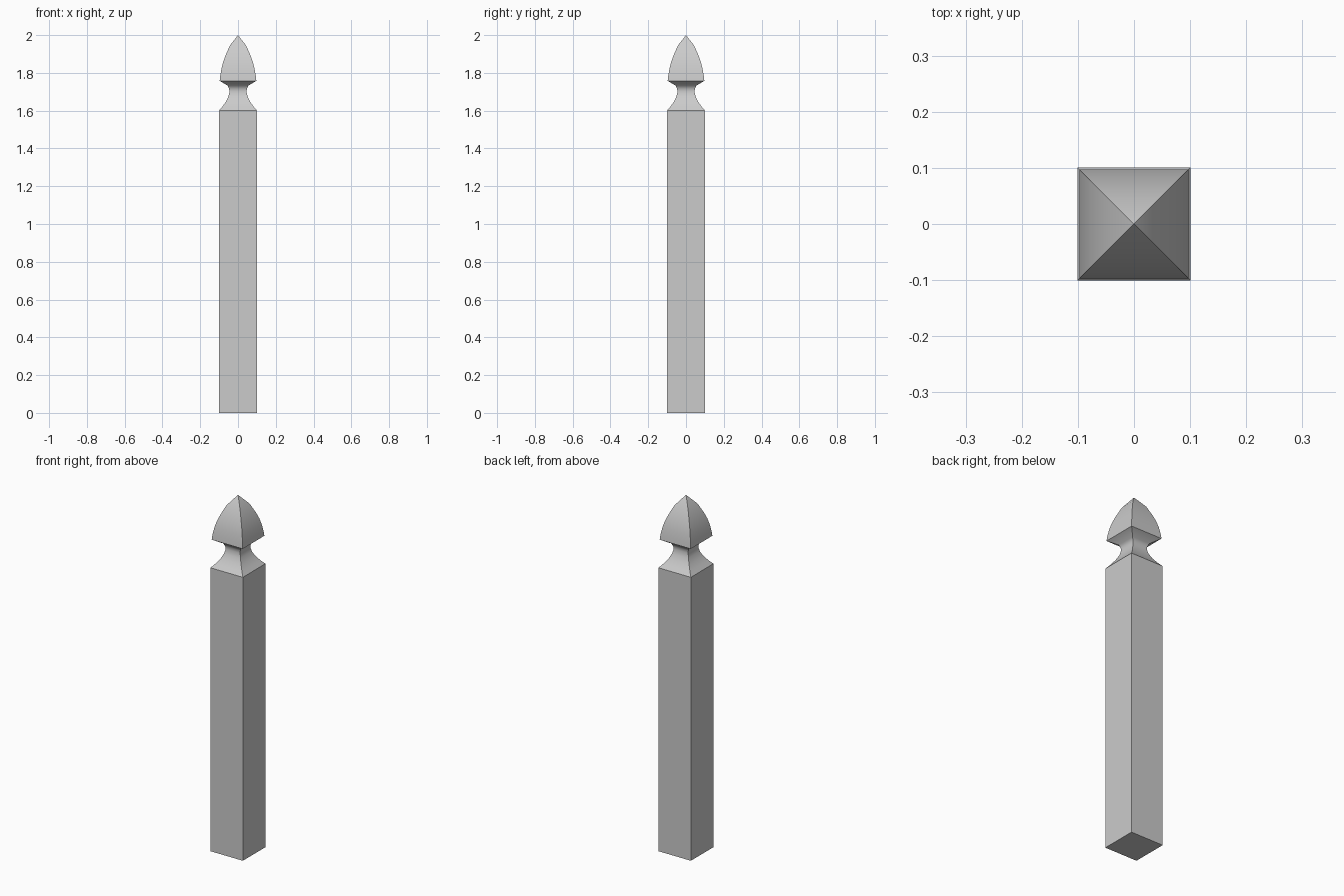
import bpy, bmesh, math

if "Cube" in bpy.data.objects:
    bpy.data.objects.remove(bpy.data.objects["Cube"])


def square_loft(name, profile, smooth=False):
    """Stack square rings (half width, height); zero width closes to a point."""
    bm = bmesh.new()
    rings = []
    for r, z in profile:
        if r == 0:
            rings.append([bm.verts.new((0, 0, z))])
        else:
            rings.append([bm.verts.new((sx * r, sy * r, z))
                          for sx, sy in ((-1, -1), (1, -1), (1, 1), (-1, 1))])
    for a, b in zip(rings, rings[1:]):
        for i in range(4):
            j = (i + 1) % 4
            if len(b) == 1:
                bm.faces.new((a[i], a[j], b[0]))
            else:
                bm.faces.new((a[i], a[j], b[j], b[i]))
    bm.faces.new(rings[0][::-1])
    if len(rings[-1]) == 4:
        bm.faces.new(rings[-1])
    bmesh.ops.recalc_face_normals(bm, faces=bm.faces)
    mesh = bpy.data.meshes.new(name)
    bm.to_mesh(mesh)
    bm.free()
    ob = bpy.data.objects.new(name, mesh)
    bpy.context.collection.objects.link(ob)
    if smooth:
        bpy.ops.object.select_all(action='DESELECT')
        ob.select_set(True)
        bpy.context.view_layer.objects.active = ob
        bpy.ops.object.shade_smooth_by_angle(angle=math.radians(40))
    return ob


# Square shaft, curved neck and pointed cap in one continuous profile
square_loft("newel_post", [
    (0.101, 0.0), (0.101, 1.6),                                # shaft
    (0.082, 1.622), (0.064, 1.648), (0.051, 1.675),            # neck
    (0.045, 1.70), (0.047, 1.715), (0.054, 1.732),
    (0.097, 1.758),                                            # cap underside
    (0.094, 1.785), (0.087, 1.825), (0.078, 1.86),             # cap
    (0.065, 1.895), (0.043, 1.945), (0.0, 2.0),
], smooth=True)
